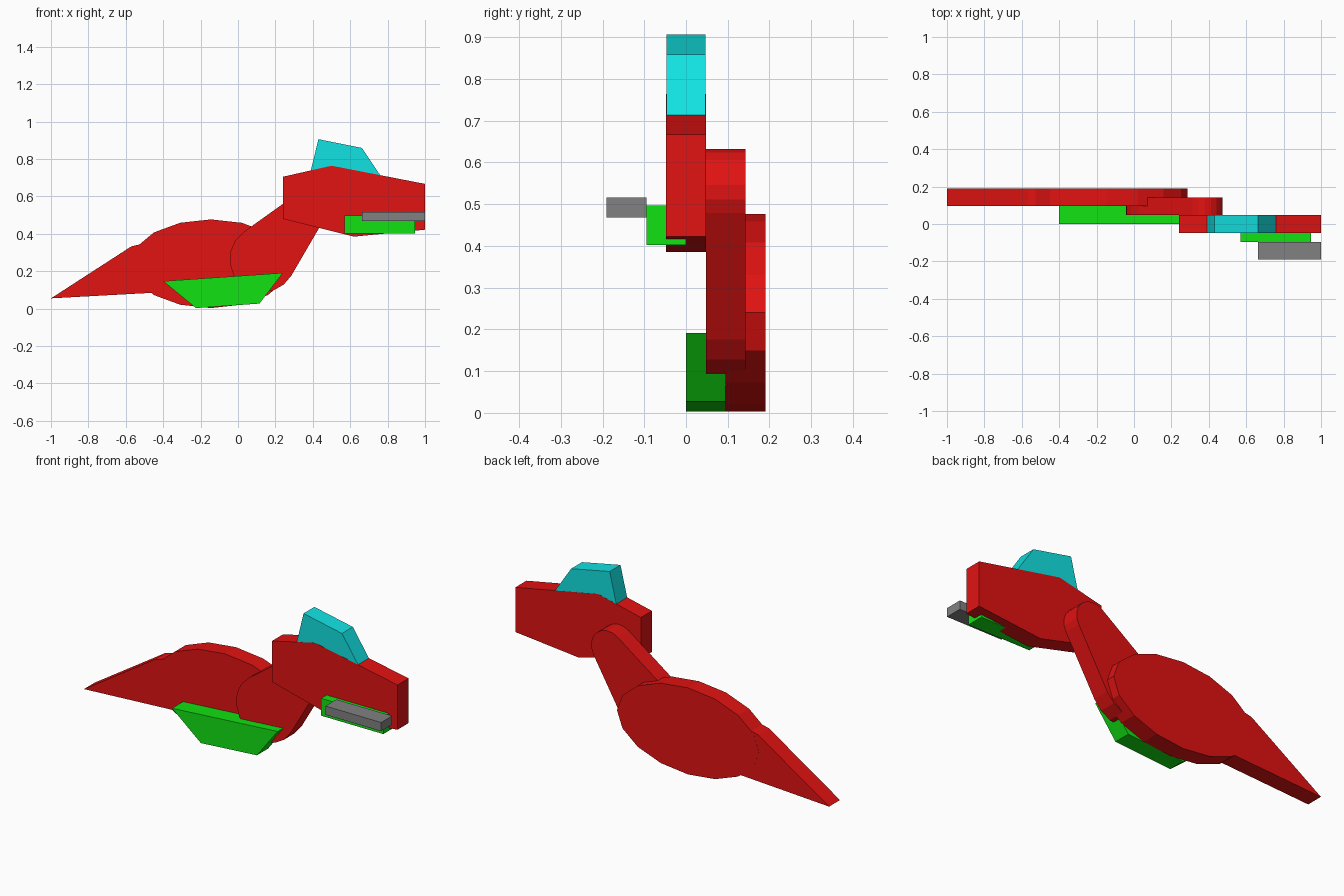
import bpy, bmesh, math
from mathutils import Vector

if "Cube" in bpy.data.objects:
    bpy.data.objects.remove(bpy.data.objects["Cube"])


def material(name, rgb):
    m = bpy.data.materials.new(name)
    m.diffuse_color = (*rgb, 1)
    m.use_nodes = True
    m.node_tree.nodes["Principled BSDF"].inputs["Base Color"].default_value = m.diffuse_color
    return m


red = material("red", (0.76, 0.006, 0.006))
green = material("green", (0.006, 0.76, 0.006))
cyan = material("cyan", (0.006, 0.76, 0.76))
grey = material("grey", (0.22, 0.22, 0.22))


def slab(name, profile, y0, y1, mat):
    """Extrude an xz outline from y0 to y1."""
    bm = bmesh.new()
    face = bm.faces.new([bm.verts.new((x, y0, z)) for x, z in profile])
    ext = bmesh.ops.extrude_face_region(bm, geom=[face])["geom"]
    moved = [v for v in ext if isinstance(v, bmesh.types.BMVert)]
    bmesh.ops.translate(bm, verts=moved, vec=(0, y1 - y0, 0))
    bmesh.ops.recalc_face_normals(bm, faces=bm.faces)
    mesh = bpy.data.meshes.new(name)
    bm.to_mesh(mesh)
    bm.free()
    mesh.materials.append(mat)
    obj = bpy.data.objects.new(name, mesh)
    bpy.context.collection.objects.link(obj)
    return obj


def arc(cx, cz, rx, rz, start, end, steps):
    """Points along an elliptical arc, angles in degrees."""
    pts = []
    for i in range(steps + 1):
        a = math.radians(start + (end - start) * i / steps)
        pts.append((cx + rx * math.cos(a), cz + rz * math.sin(a)))
    return pts


T = 0.0475  # half of a layer's thickness

# Rearmost layer: oval body and pointed tail
slab("body", arc(-0.145, 0.24, 0.43, 0.237, 0, 337.5, 15), 2 * T, 4 * T, red)
slab("tail", [(-1, 0.055), (-0.45, 0.085), (-0.3, 0.094), (-0.3, 0.395), (-0.57, 0.333)],
     2 * T + 0.0005, 4 * T - 0.0005, red)

# Neck: tapered link between a large and a small round end
low, high = Vector((0.132, 0.265)), Vector((0.373, 0.53))
r_low, r_high = 0.177, 0.102
axis = high - low
aim = math.degrees(math.atan2(axis.y, axis.x))
spread = math.degrees(math.acos((r_low - r_high) / axis.length))
neck = arc(*high, r_high, r_high, aim - spread, aim + spread, 8)
neck += arc(*low, r_low, r_low, aim + spread, aim + 360 - spread, 10)
slab("neck", neck, T, 3 * T, red)

# Belly plate
slab("belly_plate", [(-0.4, 0.147), (-0.225, 0.003), (0.115, 0.027), (0.24, 0.191)],
     0, 2 * T, green)

# Head with crest
slab("head", [(0.24, 0.705), (0.24, 0.48), (0.62, 0.385), (1, 0.422), (1, 0.667), (0.5, 0.764)],
     -T, T, red)
slab("crest", [(0.38, 0.7), (0.76, 0.714), (0.663, 0.859), (0.43, 0.906)],
     -T + 0.0005, T - 0.0005, cyan)

# Jaw plate and bar mounted on the side of the head
slab("jaw_plate", [(0.57, 0.402), (0.947, 0.402), (0.947, 0.497), (0.57, 0.497)],
     -2 * T, 0, green)
slab("side_bar", [(0.663, 0.468), (1, 0.468), (1, 0.516), (0.663, 0.516)],
     -4 * T, -2 * T, grey)
